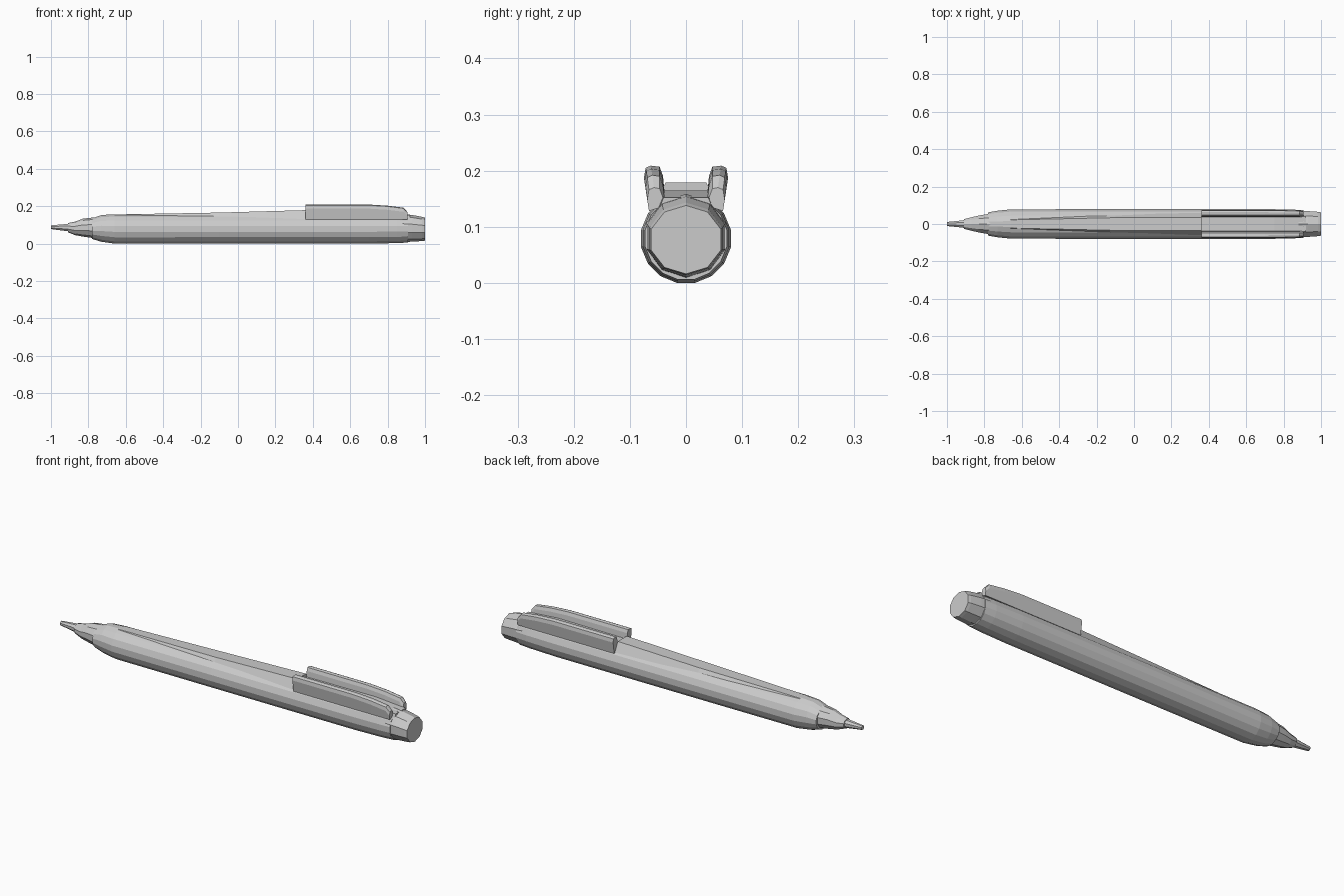
import bpy, bmesh
from math import cos, sin, pi


def loft(name, rings):
    """Skin a list of equal-length rings of points and cap both ends."""
    bm = bmesh.new()
    vs = [[bm.verts.new(p) for p in r] for r in rings]
    n = len(vs[0])
    for a, b in zip(vs, vs[1:]):
        for i in range(n):
            j = (i + 1) % n
            bm.faces.new((a[i], a[j], b[j], b[i]))
    bm.faces.new(vs[0][::-1])
    bm.faces.new(vs[-1])
    bmesh.ops.recalc_face_normals(bm, faces=bm.faces)
    me = bpy.data.meshes.new(name)
    bm.to_mesh(me)
    bm.free()
    ob = bpy.data.objects.new(name, me)
    bpy.context.collection.objects.link(ob)
    return ob


def oval(x, z0, z1, ry, n=16):
    """Faceted ring between heights z0 and z1 with half width ry."""
    c, r = (z0 + z1) / 2, (z1 - z0) / 2
    k = 1 / cos(pi / n)
    return [(x, ry * k * cos(2 * pi * (i + .5) / n), c + r * k * sin(2 * pi * (i + .5) / n))
            for i in range(n)]


def section(x, yz):
    return [(x, y, z) for y, z in yz]


def trapezoid(x, wb, zb, wt, zt):
    return section(x, [(-wb, zb), (wb, zb), (wt, zt), (-wt, zt)])


# Barrel
loft("barrel", [oval(*s) for s in [
    (-0.78, 0.025, 0.135, 0.062), (-0.73, 0.010, 0.153, 0.071),
    (-0.66, 0.000, 0.157, 0.078), (-0.10, 0.000, 0.158, 0.080),
    (0.70, 0.000, 0.158, 0.080), (0.85, 0.003, 0.156, 0.077),
    (0.91, 0.006, 0.153, 0.073)]])

# Rear button
loft("rear_button", [oval(x, a, b, w, 10) for x, a, b, w in [
    (0.88, 0.012, 0.155, 0.071), (0.93, 0.014, 0.150, 0.069),
    (0.985, 0.017, 0.140, 0.065), (1.0, 0.019, 0.135, 0.062)]])

# Stepped nose cone and writing point
loft("nose_cone", [oval(x, a, b, w, 10) for x, a, b, w in [
    (-0.91, 0.062, 0.109, 0.026), (-0.87, 0.047, 0.116, 0.036),
    (-0.83, 0.040, 0.131, 0.045), (-0.785, 0.034, 0.136, 0.053),
    (-0.76, 0.03, 0.138, 0.056)]])
loft("writing_point", [oval(x, a, b, w, 8) for x, a, b, w in [
    (-1.0, 0.078, 0.098, 0.011), (-0.94, 0.070, 0.103, 0.017),
    (-0.89, 0.064, 0.107, 0.023)]])

# Flat-topped ridge rising towards the clip
loft("top_ridge", [
    trapezoid(-0.66, 0.060, 0.100, 0.022, 0.156),
    trapezoid(-0.10, 0.071, 0.100, 0.034, 0.166),
    trapezoid(0.36, 0.076, 0.100, 0.036, 0.179)])

# Channel floor between the clip rails
loft("clip_floor", [
    trapezoid(0.36, 0.066, 0.10, 0.050, 0.162),
    trapezoid(0.75, 0.066, 0.10, 0.050, 0.165),
    trapezoid(0.92, 0.062, 0.10, 0.040, 0.152)])

# Pair of splayed clip rails
for side, label in ((-1, "front"), (1, "back")):
    rings = []
    for x, zt, inset in [(0.36, 0.209, 0), (0.70, 0.209, 0), (0.80, 0.203, 0.001),
                         (0.885, 0.192, 0.003), (0.905, 0.170, 0.006)]:
        prof = [(0.036, 0.138), (0.066, 0.128), (0.075 - inset, zt - 0.022),
                (0.072 - inset, zt - 0.004), (0.063 - inset, zt),
                (0.047, zt - 0.002), (0.041, zt - 0.018)]
        rings.append(section(x, [(side * y, z) for y, z in prof]))
    loft(label + "_clip_rail", rings)
